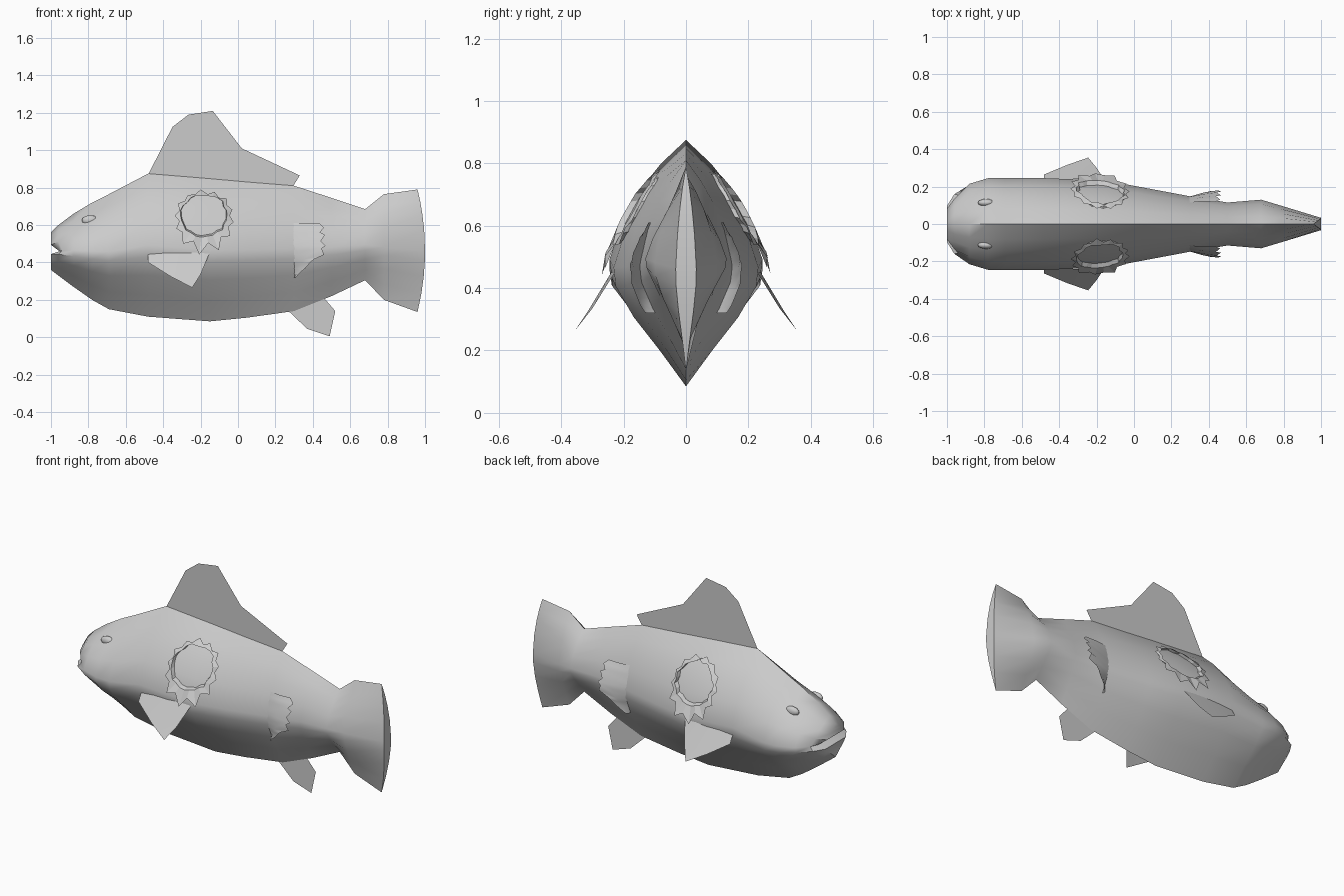
import bpy, bmesh, math, random
from mathutils import Vector
from mathutils.bvhtree import BVHTree

random.seed(4)
if "Cube" in bpy.data.objects:
    bpy.data.objects.remove(bpy.data.objects["Cube"])

grey = bpy.data.materials.new("pale_grey")
grey.use_nodes = True
grey.diffuse_color = (0.6, 0.6, 0.6, 1)
grey.node_tree.nodes["Principled BSDF"].inputs["Base Color"].default_value = (0.6, 0.6, 0.6, 1)


def make(name, verts, faces, smooth=None):
    mesh = bpy.data.meshes.new(name)
    mesh.from_pydata(verts, [], faces)
    bm = bmesh.new()
    bm.from_mesh(mesh)
    bmesh.ops.recalc_face_normals(bm, faces=bm.faces)
    bm.to_mesh(mesh)
    bm.free()
    mesh.materials.append(grey)
    obj = bpy.data.objects.new(name, mesh)
    bpy.context.collection.objects.link(obj)
    if smooth:
        bpy.ops.object.select_all(action='DESELECT')
        obj.select_set(True)
        bpy.context.view_layer.objects.active = obj
        bpy.ops.object.shade_smooth_by_angle(angle=math.radians(smooth))
    return obj


# Body: half cross-section (width, height) swept through stations
half = [(0, 0), (.36, .15), (.72, .29), (.97, .42), (1, .5), (.82, .67), (.58, .8), (.33, .9), (0, 1)]
# x, bottom, top, half width, bow of the middle along x
stations = [(-1, .36, .56, .1, 0), (-.96, .33, .6, .165, 0), (-.88, .27, .66, .215, 0),
            (-.78, .2, .72, .245, 0), (-.69, .15, .765, .245, 0), (-.48, .11, .875, .245, 0),
            (-.15, .085, .848, .232, 0), (.05, .105, .83, .195, 0), (.3, .14, .81, .148, 0),
            (.5, .22, .745, .115, 0), (.68, .305, .685, .13, .0), (.78, .2, .765, .1, 0),
            (.96, .135, .79, .033, .04)]
last = len(half) - 1
ring = 2 * last
verts, faces = [], []
for x, low, high, width, bow in stations:
    right = [Vector((x + 4 * bow * f * (1 - f), -width * w, low + (high - low) * f)) for w, f in half]
    verts += right + [Vector((p.x, -p.y, p.z)) for p in right[-2:0:-1]]
for i in range(len(stations) - 1):
    for j in range(ring):
        k = (j + 1) % ring
        faces.append((i * ring + j, i * ring + k, (i + 1) * ring + k, (i + 1) * ring + j))
# Nose and tail end are closed with strips from side to side
for base in (0, (len(stations) - 1) * ring):
    for j in range(last):
        strip = [base + j, base + j + 1, base + (ring - j - 1) % ring, base + (ring - j) % ring]
        faces.append(tuple(dict.fromkeys(strip)))
# Mouth crease
for j in (4, ring - 4):
    verts[j].x += .045
    verts[ring + j].x += .02
    verts[ring + j].y *= .94
make("body", verts, faces, 50)
skin = BVHTree.FromPolygons(verts, faces)


def on_skin(x, z, side, lift=0.0):
    hit = skin.ray_cast(Vector((x, side, z)), Vector((0, -side, 0)))[0]
    return Vector((x, (hit.y if hit else 0) + side * lift, z))


# Thin fins on the centre line
dorsal = [(-.48, .87), (-.35, 1.125), (-.265, 1.19), (-.135, 1.21), (.02, 1.01), (.33, .865), (.29, .8)]
anal = [(.27, .14), (.37, .045), (.49, .005), (.52, .14), (.46, .21)]
for name, outline in (("dorsal_fin", dorsal), ("anal_fin", anal)):
    make(name, [(x, 0, z) for x, z in outline], [tuple(range(len(outline)))])

for side, label in ((-1, "right"), (1, "left")):
    # Pectoral fin
    fin = [(-.48, .235, .45), (-.48, .265, .4), (-.36, .315, .325), (-.245, .355, .265),
           (-.2, .3, .335), (-.15, .225, .455), (-.3, .24, .45)]
    make(label + "_pectoral_fin", [(x, side * y, z) for x, y, z in fin],
         [(0, 1, 2, 6), (2, 3, 4, 6), (4, 5, 6)], 40)

    # Eye swelling
    bm = bmesh.new()
    bmesh.ops.create_uvsphere(bm, u_segments=16, v_segments=8, radius=.045)
    centre = on_skin(-.79, .625, side, -.012)
    eye = [Vector((v.co.x, v.co.y * .45, v.co.z * .6)) + centre for v in bm.verts]
    bm.verts.index_update()
    make(label + "_eye", eye, [[v.index for v in f.verts] for f in bm.faces], 60)
    bm.free()

    # Torn wound rim: raised collar with ragged flaps folding outward
    count = 26
    inner, collar, tips = [], [], []
    for i in range(count):
        a = math.tau * i / count
        wob = random.uniform(.93, 1.07)
        c, s = math.cos(a), math.sin(a)
        hang = max(0, -s) ** 2
        inner.append(on_skin(-.18 + .12 * c * wob, .655 + .105 * s * wob, side, -.004))
        collar.append(on_skin(-.18 + .125 * c * wob, .65 + .11 * s * wob, side, .022))
        reach = (.018 if i % 2 else .0) + hang * (.07 if i % 2 else .03) + random.uniform(0, .008)
        tips.append(on_skin(-.18 + (.135 + reach) * c, .65 + (.115 + reach) * s, side, .014 + .025 * hang))
    quads = []
    for i in range(count):
        k = (i + 1) % count
        quads += [(i, k, count + k, count + i), (count + i, count + k, 2 * count + k, 2 * count + i)]
    make(label + "_wound_rim", inner + collar + tips, quads)

    # Lifted skin flap with a ragged rear edge
    steps = 12
    root, mid, edge = [], [], []
    for i in range(steps + 1):
        t = i / steps
        z = .32 + .29 * t
        tip = .30 + .16 * min(1, t / .45) - .025 * max(0, t - .45) + (.012 if i % 2 else -.012) * (t > .3)
        root.append(on_skin(.285 + .015 * (1 - t), z, side, -.003))
        rise = math.sin(math.pi * min(1, .15 + t * .75))
        mid.append(on_skin((root[-1].x + tip) / 2, z, side, .012 + .02 * rise))
        edge.append(on_skin(max(tip, root[-1].x + .01), z + (.01 if 0 < i < steps and i % 3 == 0 else 0),
                            side, .015 + .042 * rise))
    n = steps + 1
    quads = []
    for i in range(steps):
        quads += [(i, i + 1, n + i + 1, n + i), (n + i, n + i + 1, 2 * n + i + 1, 2 * n + i)]
    make(label + "_skin_flap", root + mid + edge, quads, 40)
